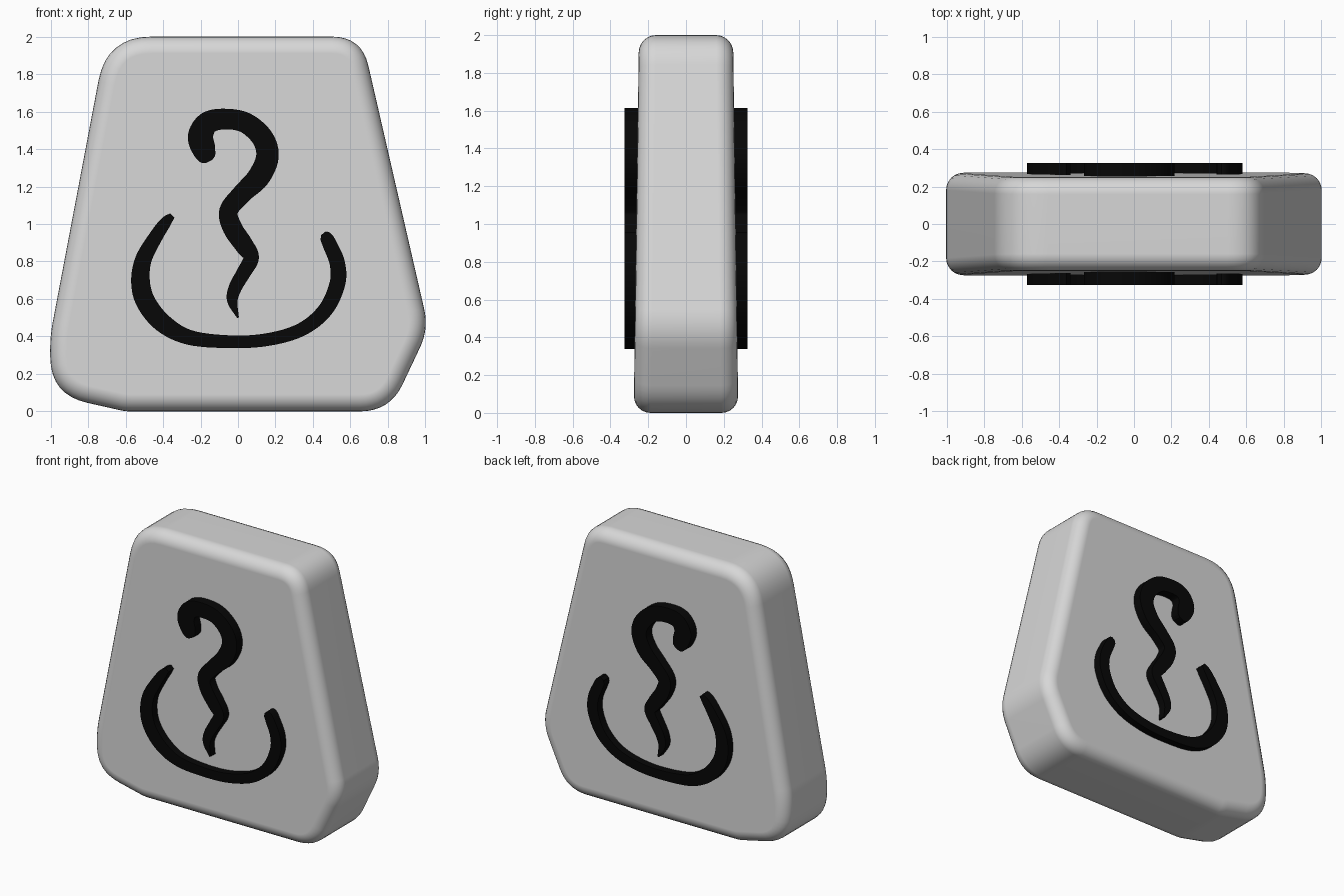
import bpy
import bmesh
from mathutils import Vector

default_cube = bpy.data.objects.get("Cube")
if default_cube:
    bpy.data.objects.remove(default_cube, do_unlink=True)


def make_material(name, value):
    material = bpy.data.materials.new(name)
    material.use_nodes = True
    color = (value, value, value, 1)
    material.diffuse_color = color
    shader = next(n for n in material.node_tree.nodes if n.type == 'BSDF_PRINCIPLED')
    shader.inputs["Base Color"].default_value = color
    shader.inputs["Roughness"].default_value = 0.8
    return material


def make_object(name, bm, material):
    bmesh.ops.recalc_face_normals(bm, faces=bm.faces[:])
    mesh = bpy.data.meshes.new(name)
    bm.to_mesh(mesh)
    bm.free()
    mesh.materials.append(material)
    obj = bpy.data.objects.new(name, mesh)
    bpy.context.collection.objects.link(obj)
    return obj


def rounded_outline(corners, steps=8):
    """Replace every corner (x, z, reach) with a smooth curve."""
    outline = []
    for i, (x, z, reach) in enumerate(corners):
        corner = Vector((x, z))
        before = Vector(corners[i - 1][:2])
        after = Vector(corners[(i + 1) % len(corners)][:2])
        start = corner + (before - corner).normalized() * reach
        end = corner + (after - corner).normalized() * reach
        for k in range(steps + 1):
            t = k / steps
            outline.append(start.lerp(corner, t).lerp(corner.lerp(end, t), t))
    return outline


def smooth_path(points, steps=6):
    """Catmull-Rom curve through (x, z, half width) points."""
    pts = [Vector(p) for p in points]
    pts = [pts[0] * 2 - pts[1]] + pts + [pts[-1] * 2 - pts[-2]]
    path = []
    for a, b, c, d in zip(pts, pts[1:], pts[2:], pts[3:]):
        for k in range(steps):
            t = k / steps
            path.append((b * 2 + (c - a) * t + (a * 2 - b * 5 + c * 4 - d) * t ** 2
                         + (b * 3 - a - c * 3 + d) * t ** 3) / 2)
    path.append(pts[-2])
    return path


def half_depth(z):
    """The slab gets slightly thinner towards its top."""
    return 0.277 - 0.014 * z


def build_slab(corners, material):
    outline = rounded_outline(corners)
    bm = bmesh.new()
    front = [bm.verts.new((p.x, -half_depth(p.y), p.y)) for p in outline]
    back = [bm.verts.new((p.x, half_depth(p.y), p.y)) for p in outline]
    caps = [bm.faces.new(front), bm.faces.new(back)]
    for i in range(len(outline)):
        bm.faces.new((front[i - 1], front[i], back[i], back[i - 1]))
    bmesh.ops.recalc_face_normals(bm, faces=bm.faces[:])
    rims = [edge for cap in caps for edge in cap.edges]
    bmesh.ops.bevel(bm, geom=rims, offset=0.09, segments=6, profile=0.5,
                    affect='EDGES', clamp_overlap=False)
    for face in bm.faces:
        face.smooth = True
    slab = make_object("stone_slab", bm, material)
    slab.modifiers.new("flat_faces", 'WEIGHTED_NORMAL')
    return slab


def build_stroke(name, points, material):
    """A raised ribbon of changing width on the front, mirrored to the back."""
    path = smooth_path(points)
    bm = bmesh.new()
    rings = []
    for i, p in enumerate(path):
        ahead = path[min(i + 1, len(path) - 1)]
        behind = path[max(i - 1, 0)]
        along = (ahead - behind).xy.normalized()
        side = Vector((-along.y, along.x)) * p.z
        rings.append([bm.verts.new((p.x + s * side.x, y, p.y + s * side.y))
                      for s, y in ((1, -0.325), (-1, -0.325), (-1, -0.22), (1, -0.22))])
    for a, b in zip(rings, rings[1:]):
        for k in range(4):
            bm.faces.new((a[k - 1], a[k], b[k], b[k - 1]))
    bm.faces.new(rings[0])
    bm.faces.new(rings[-1])
    stroke = make_object(name, bm, material)
    mirror = stroke.modifiers.new("back_copy", 'MIRROR')
    mirror.use_axis = (False, True, False)
    bpy.ops.object.select_all(action='DESELECT')
    stroke.select_set(True)
    bpy.context.view_layer.objects.active = stroke
    bpy.ops.object.shade_smooth_by_angle(angle=0.6)
    return stroke


stone_grey = make_material("stone_grey", 0.68)
ink_black = make_material("ink_black", 0.002)

# Irregular tapered slab
build_slab([(-0.7, 2, .24), (-1.003, .4, .08), (-1, .09, .2), (-.6, 0, .03),
            (.81, 0, .16), (1.018, .44, .11), (.66, 2, .16)], stone_grey)

# Winding stroke with a hooked top
build_stroke("winding_stroke", [
    (-.155, 1.333, .02), (-.163, 1.35, .045), (-.183, 1.4, .063), (-.2, 1.47, .067),
    (-.16, 1.54, .06), (-.07, 1.56, .055), (.04, 1.54, .055), (.13, 1.46, .058),
    (.157, 1.36, .06), (.11, 1.25, .06), (.02, 1.16, .052), (-.05, 1.07, .05),
    (-.03, .98, .052), (.03, .89, .05), (.07, .82, .042), (.03, .74, .038),
    (-.015, .66, .035), (-.03, .59, .028), (0, .5, .005)], ink_black)

# Bowl shaped stroke
build_stroke("bowl_stroke", [
    (-.35, 1.045, .016), (-.385, 1.01, .03), (-.44, .93, .037), (-.505, .81, .044),
    (-.52, .69, .05), (-.49, .58, .052), (-.4, .47, .05), (-.26, .395, .04),
    (-.05, .372, .034), (.15, .382, .034), (.335, .435, .036), (.465, .54, .04),
    (.53, .68, .042), (.53, .79, .041), (.49, .89, .038), (.468, .933, .032),
    (.455, .95, .014)], ink_black)
